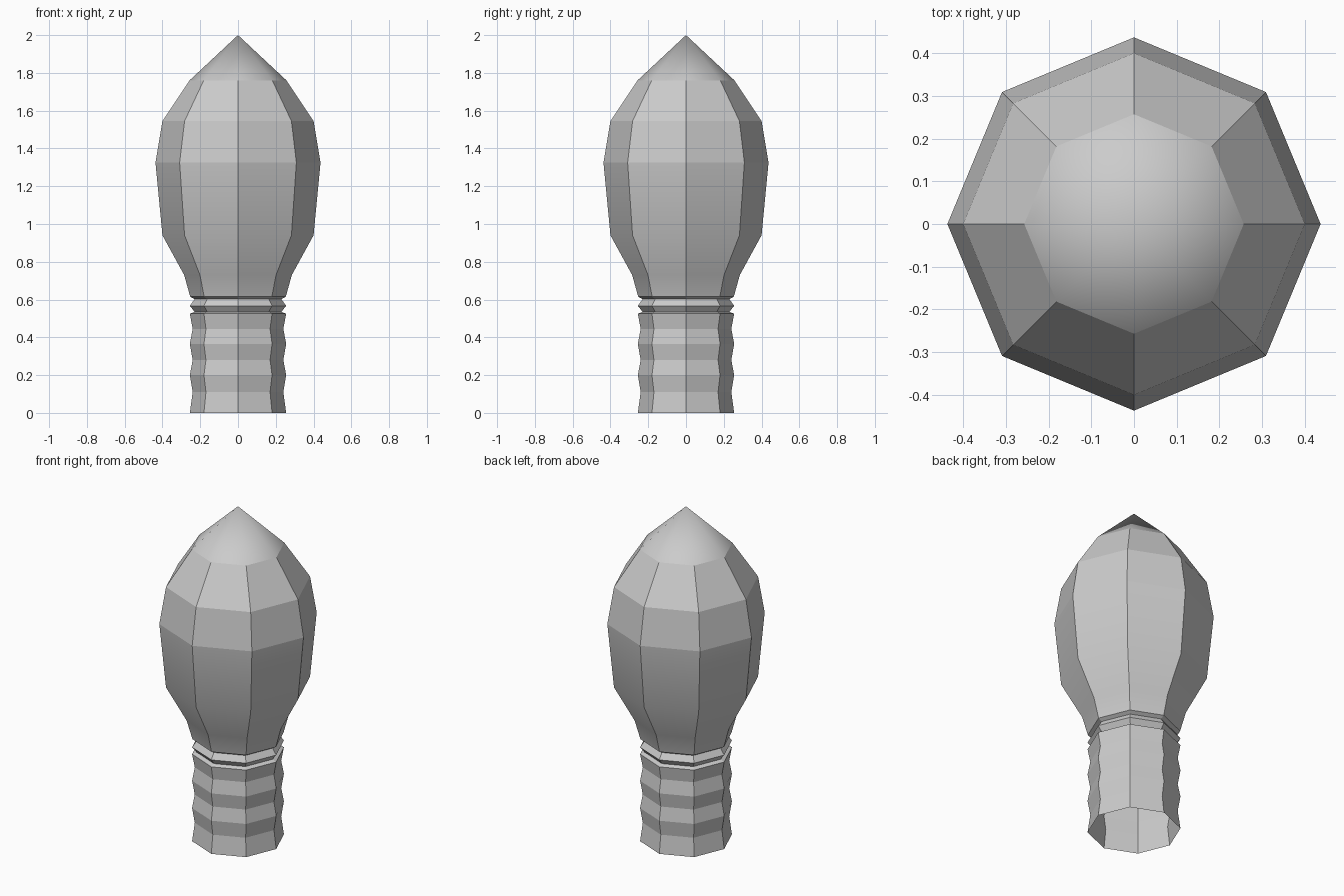
import bpy, bmesh
from math import cos, sin, tau

SIDES = 8

default = bpy.data.objects.get("Cube")
if default:
    bpy.data.objects.remove(default, do_unlink=True)

# One plain grey for everything
grey = bpy.data.materials.new("plain_grey")
grey.use_nodes = True
colour = (0.6, 0.6, 0.6, 1)
grey.diffuse_color = colour
grey.node_tree.nodes["Principled BSDF"].inputs["Base Color"].default_value = colour


def lathe(name, profile, soft_rings=(), smooth_cap=False):
    """Spin (radius, height) points into an eight-sided shell.
    Rings listed in soft_rings shade smoothly; other rings and the ribs stay sharp."""
    bm = bmesh.new()
    rings = []
    for r, z in profile:
        if r == 0:
            rings.append([bm.verts.new((0, 0, z))] * SIDES)
        else:
            rings.append([bm.verts.new((r * cos(tau * i / SIDES), r * sin(tau * i / SIDES), z))
                          for i in range(SIDES)])
    for low, high in zip(rings, rings[1:]):
        for i in range(SIDES):
            j = (i + 1) % SIDES
            corners = dict.fromkeys([low[i], low[j], high[j], high[i]])
            bm.faces.new(list(corners)).smooth = True
    for e in bm.edges:
        a, b = (v.co.z for v in e.verts)
        soft = any(abs(a - profile[k][1]) < 1e-4 and abs(b - profile[k][1]) < 1e-4
                   for k in soft_rings)
        e.smooth = soft or (smooth_cap and max(a, b) > profile[-1][1] - 1e-4)
    mesh = bpy.data.meshes.new(name)
    bm.to_mesh(mesh)
    bm.free()
    mesh.materials.append(grey)
    obj = bpy.data.objects.new(name, mesh)
    bpy.context.collection.objects.link(obj)
    return obj


# Ribbed socket base, open underneath, with a narrow lip on top
ribs = [(0.255 if k % 2 == 0 else 0.24, z)
        for k, z in enumerate((0, 0.11, 0.2, 0.28, 0.365, 0.445, 0.525))]
lathe("socket_base", ribs + [(0.23, 0.535)])

# Bevelled collar between base and bulb
lathe("collar", [(0.23, 0.535), (0.255, 0.567), (0.23, 0.602)])

# Faceted bulb with a smooth pointed cap
lathe("bulb", [(0.23, 0.602), (0.253, 0.615), (0.285, 0.73), (0.4, 0.94),
               (0.437, 1.325), (0.4, 1.545), (0.257, 1.76), (0, 2)],
      soft_rings=(2, 3), smooth_cap=True)
